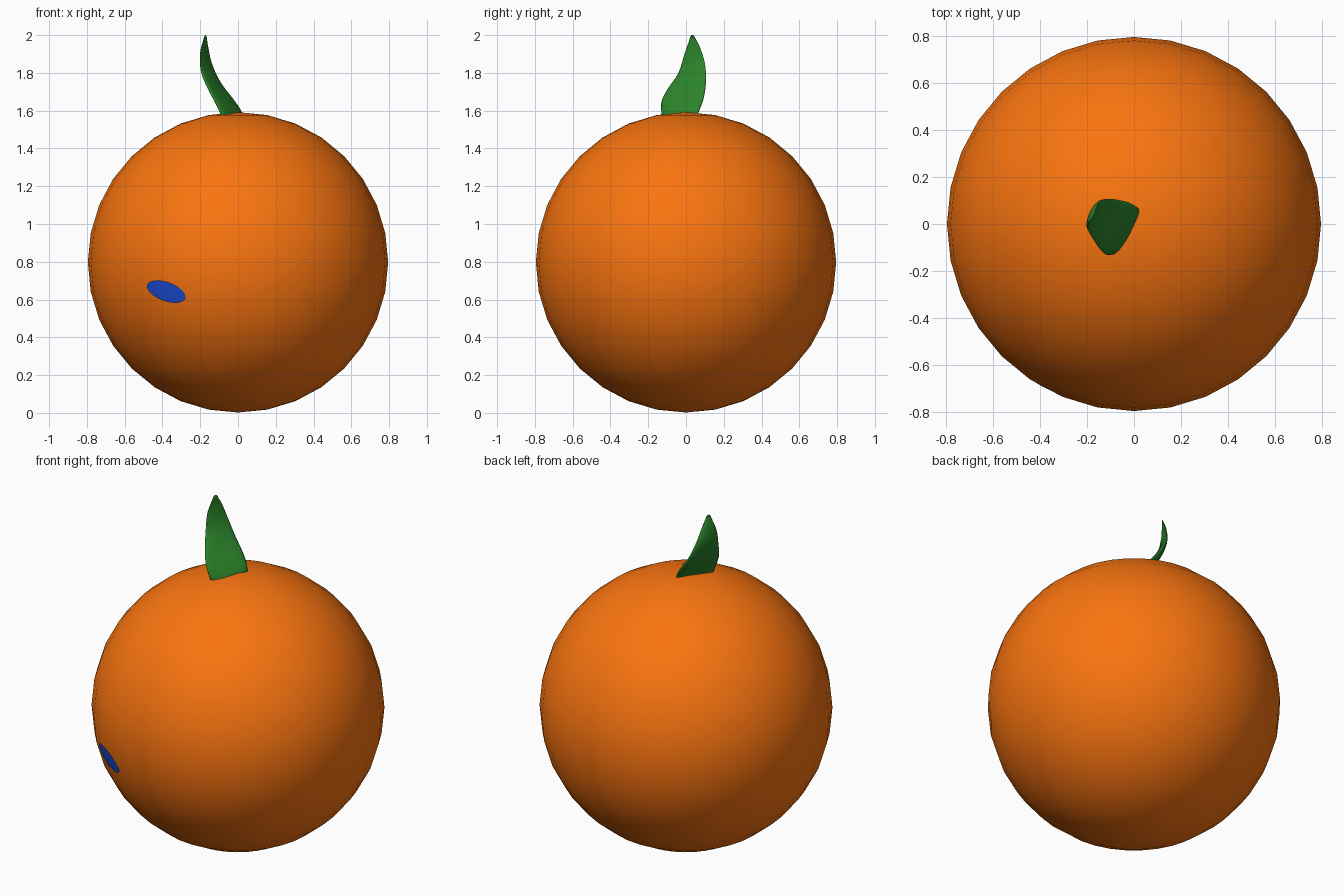
import bpy, bmesh, math
from mathutils import Vector

if "Cube" in bpy.data.objects:
    bpy.data.objects.remove(bpy.data.objects["Cube"])

R = 0.795
C = Vector((0, 0, 0.797))


def material(name, rgb):
    m = bpy.data.materials.new(name)
    m.diffuse_color = (*rgb, 1)
    m.use_nodes = True
    m.node_tree.nodes["Principled BSDF"].inputs["Base Color"].default_value = m.diffuse_color
    return m


def mesh_object(name, bm, mat):
    bmesh.ops.recalc_face_normals(bm, faces=bm.faces[:])
    for f in bm.faces:
        f.smooth = True
    me = bpy.data.meshes.new(name)
    bm.to_mesh(me)
    bm.free()
    me.materials.append(mat)
    ob = bpy.data.objects.new(name, me)
    bpy.context.collection.objects.link(ob)
    return ob


def spline(pts, steps):
    """Catmull-Rom curve through the points."""
    p = [Vector(q) for q in pts]
    p = [2 * p[0] - p[1]] + p + [2 * p[-1] - p[-2]]
    out = []
    for i in range(1, len(p) - 2):
        a, b, c, d = p[i - 1:i + 3]
        for k in range(steps):
            t = k / steps
            out.append(0.5 * (2 * b + (c - a) * t + (2 * a - 5 * b + 4 * c - d) * t * t
                              + (3 * b - a - 3 * c + d) * t ** 3))
    return out + [p[-2]]


# Round fruit body
bm = bmesh.new()
bmesh.ops.create_uvsphere(bm, u_segments=32, v_segments=16, radius=R)
bmesh.ops.translate(bm, verts=bm.verts[:], vec=C)
mesh_object("fruit", bm, material("orange", (0.95, 0.175, 0.005)))

# Leaf: fleshy, lofted lens sections between its front and back edges
front_edge = spline([(-.085, -.125, 1.55), (-.10, -.131, 1.60), (-.12, -.129, 1.65),
                     (-.15, -.10, 1.71), (-.187, -.04, 1.80), (-.197, -.008, 1.90),
                     (-.18, .022, 1.985)], 4)
back_edge = spline([(.024, .055, 1.55), (.014, .07, 1.60), (-.025, .092, 1.66),
                    (-.092, .106, 1.75), (-.138, .10, 1.85), (-.158, .072, 1.94),
                    (-.165, .046, 1.985)], 4)
bm = bmesh.new()
n = 8
side = Vector((-.87, .5, 0))
rows = []
for i, (a, b) in enumerate(zip(front_edge, back_edge)):
    s = i / (len(front_edge) - 1)
    behind = side * 0.03 * math.sin(math.pi * s)
    ahead = -side * 0.028 * (1 - s) ** 1.5
    tip = Vector((0, 0, .016)) * s ** 12
    ring = []
    for j in range(2 * n):
        t = math.pi * j / n
        bulge = behind if j < n else ahead
        mid = a.lerp(b, 0.5 - 0.5 * math.cos(t))
        ring.append(bm.verts.new(mid + (bulge + tip) * abs(math.sin(t))))
    rows.append(ring)
for r0, r1 in zip(rows, rows[1:]):
    for j in range(2 * n):
        k = (j + 1) % (2 * n)
        bm.faces.new((r0[j], r0[k], r1[k], r1[j]))
bm.faces.new(rows[0])
bm.faces.new(rows[-1])
mesh_object("leaf", bm, material("green", (0.024, 0.225, 0.024)))

# Oval sticker following the front surface
bm = bmesh.new()
tilt = math.radians(-20)
rings, seg = 4, 32


def on_fruit(radius, ang):
    u, v = 0.107 * radius * math.cos(ang), 0.05 * radius * math.sin(ang)
    x = -0.38 + u * math.cos(tilt) - v * math.sin(tilt)
    z = 0.642 - C.z + u * math.sin(tilt) + v * math.cos(tilt)
    r = R + 0.004
    return bm.verts.new(C + Vector((x, -math.sqrt(r * r - x * x - z * z), z)))


centre = on_fruit(0, 0)
loops = [[on_fruit(k / rings, 2 * math.pi * i / seg) for i in range(seg)]
         for k in range(1, rings + 1)]
for i in range(seg):
    j = (i + 1) % seg
    bm.faces.new((centre, loops[0][i], loops[0][j]))
    for p, q in zip(loops, loops[1:]):
        bm.faces.new((p[i], q[i], q[j], p[j]))
mesh_object("sticker", bm, material("blue", (0.01, 0.07, 0.62)))
